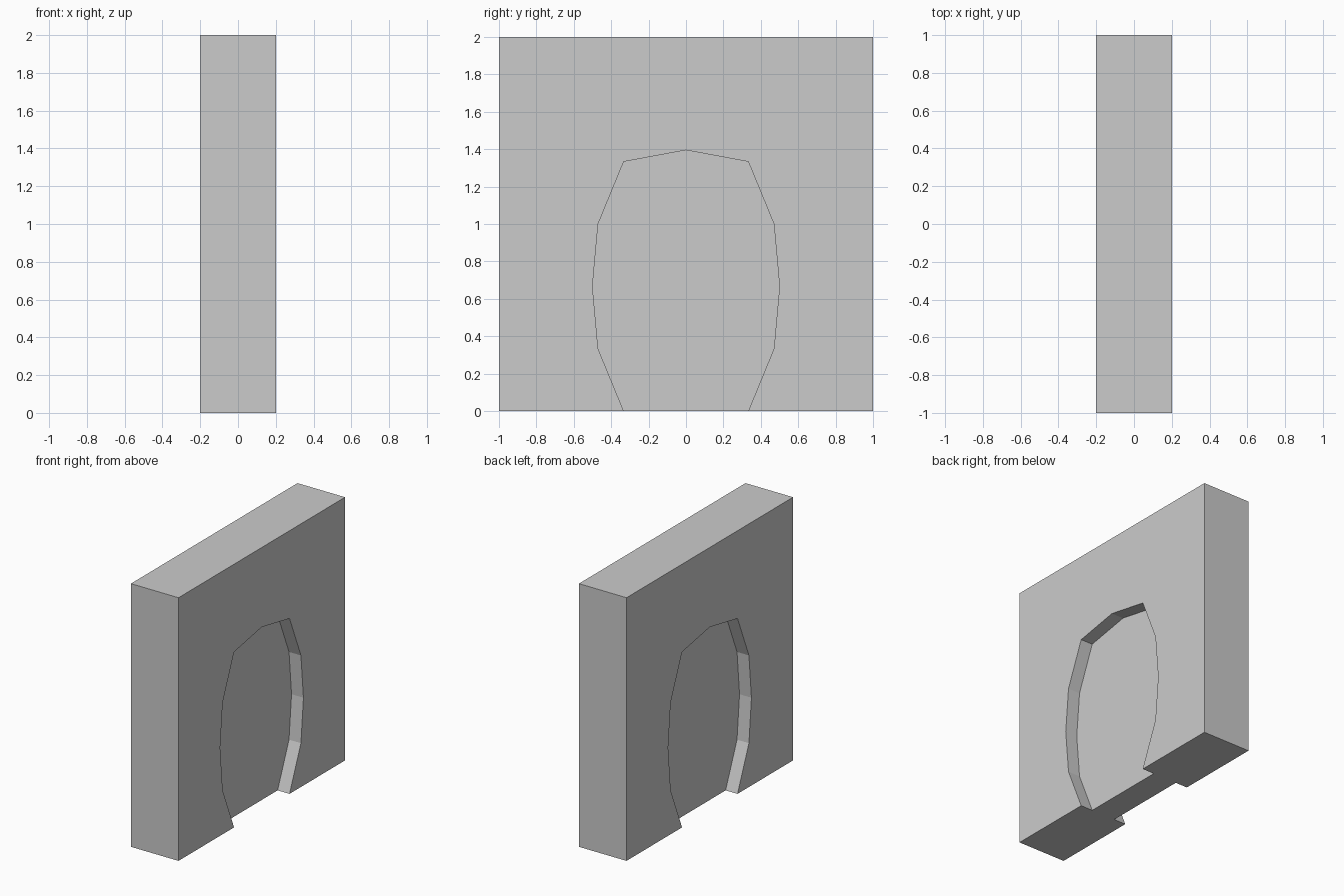
import bpy, bmesh

if "Cube" in bpy.data.objects:
    bpy.data.objects.remove(bpy.data.objects["Cube"])

WIDTH, HEIGHT, THICK, DEPTH = 2.0, 2.0, 0.4, 0.1

# Half outline of the arched niche (y, z), from below the floor up to the crown
HALF = [(0.333, -0.2), (0.333, 0.0), (0.47, 0.333), (0.5, 0.667), (0.47, 1.0), (0.333, 1.333)]
OUTLINE = HALF + [(0.0, 1.395)] + [(-y, z) for y, z in reversed(HALF)]


def prism(name, outline, x0, x1):
    """Extrude a closed (y, z) outline from x0 to x1."""
    bm = bmesh.new()
    face = bm.faces.new([bm.verts.new((x0, y, z)) for y, z in outline])
    ext = bmesh.ops.extrude_face_region(bm, geom=[face])
    verts = [v for v in ext["geom"] if isinstance(v, bmesh.types.BMVert)]
    bmesh.ops.translate(bm, verts=verts, vec=(x1 - x0, 0, 0))
    bmesh.ops.recalc_face_normals(bm, faces=bm.faces)
    mesh = bpy.data.meshes.new(name)
    bm.to_mesh(mesh)
    bm.free()
    obj = bpy.data.objects.new(name, mesh)
    bpy.context.collection.objects.link(obj)
    return obj


# Wall slab
w = WIDTH / 2
wall = prism("wall_slab", [(-w, 0), (w, 0), (w, HEIGHT), (-w, HEIGHT)], -THICK / 2, THICK / 2)

# Shallow arched niche sunk into both broad sides
for side, label in ((1, "right"), (-1, "left")):
    cutter = prism(f"niche_cutter_{label}", OUTLINE,
                   side * (THICK / 2 - DEPTH), side * (THICK / 2 + 0.1))
    cutter.hide_render = True
    mod = wall.modifiers.new(f"niche_{label}", "BOOLEAN")
    mod.operation = "DIFFERENCE"
    mod.solver = "EXACT"
    mod.object = cutter
    bpy.context.view_layer.objects.active = wall
    bpy.ops.object.modifier_apply(modifier=mod.name)
    bpy.data.objects.remove(cutter)
